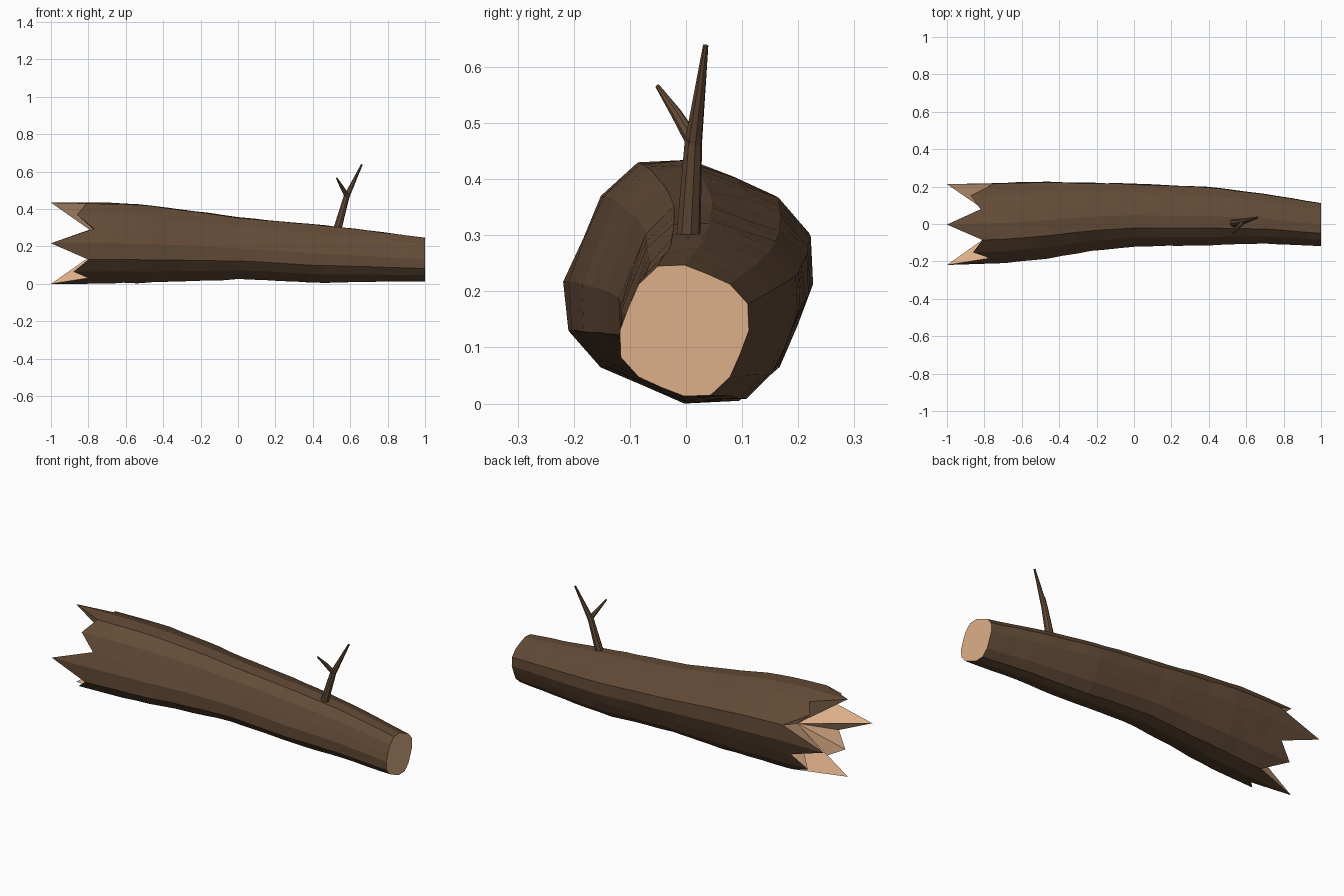
import bpy, bmesh, math, random
from mathutils import Vector

if "Cube" in bpy.data.objects:
    bpy.data.objects.remove(bpy.data.objects["Cube"])

random.seed(4)
SIDES = 16


def material(name, rgb):
    m = bpy.data.materials.new(name)
    m.diffuse_color = (*rgb, 1)
    m.use_nodes = True
    m.node_tree.nodes["Principled BSDF"].inputs["Base Color"].default_value = m.diffuse_color
    return m


bark = material("bark", (0.125, 0.07, 0.038))
wood = material("cut_wood", (0.72, 0.43, 0.25))

# Trunk profile: x, centre y, centre z, radius y, radius z
PROFILE = [
    (-1.0, -.003, .217, .216, .217), (-.7, .005, .218, .215, .215),
    (-.5, .018, .215, .208, .210), (-.2, .040, .200, .180, .185),
    (0.0, .047, .190, .168, .165), (.2, .045, .178, .162, .160),
    (.4, .042, .163, .157, .157), (.7, .028, .148, .132, .138),
    (1.0, -.003, .130, .115, .117)]


def section(x):
    for a, b in zip(PROFILE, PROFILE[1:]):
        if x <= b[0]:
            t = (x - a[0]) / (b[0] - a[0])
            return [p + (q - p) * t for p, q in zip(a[1:], b[1:])]
    return PROFILE[-1][1:]


def trunk_point(x, i, noise=0.0):
    cy, cz, ry, rz = section(x)
    a = i * math.tau / SIDES
    k = 1 + 0.065 * math.sin(4 * a) + random.uniform(-noise, noise)
    return Vector((x, cy + ry * k * math.cos(a), max(0, cz + rz * k * math.sin(a))))


def finish(name, bm, mats):
    bmesh.ops.recalc_face_normals(bm, faces=bm.faces)
    me = bpy.data.meshes.new(name)
    bm.to_mesh(me)
    bm.free()
    for m in mats:
        me.materials.append(m)
    ob = bpy.data.objects.new(name, me)
    bpy.context.collection.objects.link(ob)
    return ob


def skin(bm, rings):
    for r, s in zip(rings, rings[1:]):
        n = len(r)
        for i in range(n):
            bm.faces.new((r[i], r[(i + 1) % n], s[(i + 1) % n], s[i]))


# Trunk: jagged broken end, lofted bark, flat sawn end
bm = bmesh.new()
valleys = [-.75, -.82, -.81, -.77, -.80, -.80, -.73, -.78]
jagged = []
for i in range(SIDES):
    if i % 4 == 0:
        x = -1.0
    elif i % 2 == 0:
        x = -.87 + random.uniform(-.015, .015)
    else:
        x = valleys[i // 2]
    jagged.append(bm.verts.new(trunk_point(x, i)))
rings = [jagged]
for k in range(23):
    x = -.69 + 1.69 * k / 22
    noise = 0 if k == 22 else 0.012
    rings.append([bm.verts.new(trunk_point(x, i, noise)) for i in range(SIDES)])
skin(bm, rings)
cap = bm.faces.new(rings[-1])
cap.material_index = 1
core = bm.verts.new((-.69, 0, .217))
for i in range(SIDES):
    f = bm.faces.new((jagged[(i + 1) % SIDES], jagged[i], core))
    f.material_index = 1
finish("trunk", bm, [bark, wood])


# Branches: tapered eight-sided tubes along a short path
def branch(name, path):
    bm = bmesh.new()
    pts = [Vector(p[:3]) for p in path]
    rings = []
    for j, p in enumerate(path):
        d = pts[min(j + 1, len(pts) - 1)] - pts[max(j - 1, 0)]
        q = d.to_track_quat('Z', 'Y')
        rings.append([bm.verts.new(pts[j] + q @ Vector(
            (p[3] * math.cos(a), p[3] * math.sin(a), 0)))
            for a in (i * math.tau / 8 for i in range(8))])
    skin(bm, rings)
    bm.faces.new(rings[0])
    bm.faces.new(rings[-1])
    finish(name, bm, [bark])


branch("branch", [(.525, .003, .27, .023), (.58, .013, .465, .016),
                  (.662, .035, .638, .005)])
branch("side_twig", [(.585, .014, .465, .014), (.555, -.018, .518, .010),
                     (.527, -.051, .566, .004)])
